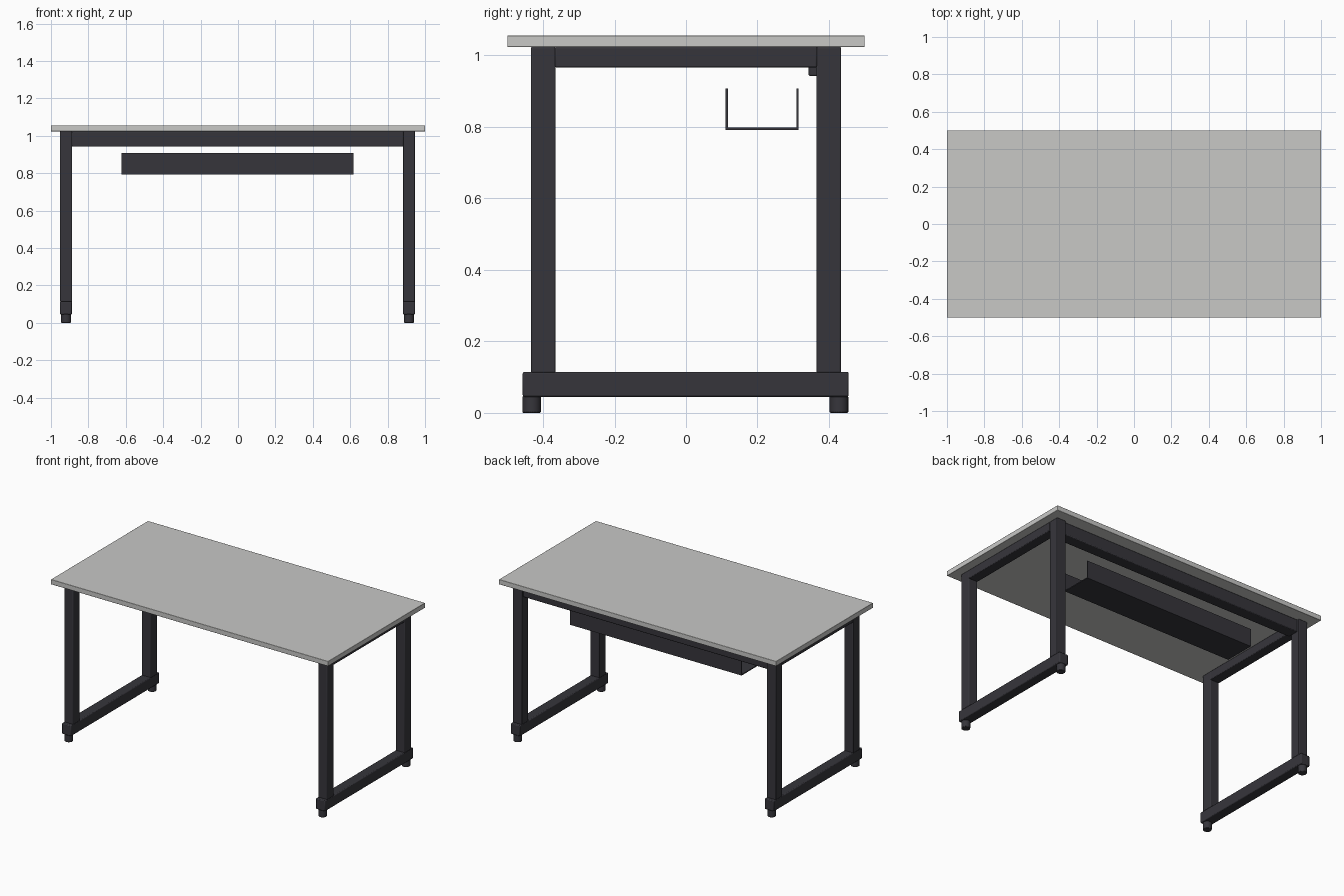
import bpy
import bmesh

if "Cube" in bpy.data.objects:
    bpy.data.objects.remove(bpy.data.objects["Cube"])


def material(name, rgb):
    m = bpy.data.materials.new(name)
    m.diffuse_color = (*rgb, 1.0)
    m.use_nodes = True
    m.node_tree.nodes["Principled BSDF"].inputs["Base Color"].default_value = m.diffuse_color
    return m


GREY = material("light grey laminate", (0.58, 0.58, 0.565))
DARK = material("charcoal steel", (0.037, 0.036, 0.044))


def finish(name, bm, mat, bevel=0.0, segments=2):
    mesh = bpy.data.meshes.new(name)
    bm.to_mesh(mesh)
    bm.free()
    mesh.materials.append(mat)
    ob = bpy.data.objects.new(name, mesh)
    bpy.context.collection.objects.link(ob)
    if bevel:
        b = ob.modifiers.new("rounded edges", 'BEVEL')
        b.width, b.segments = bevel, segments
        b.limit_method = 'ANGLE'
    bpy.context.view_layer.objects.active = ob
    ob.select_set(True)
    bpy.ops.object.shade_smooth_by_angle()
    ob.select_set(False)
    return ob


def box(name, lo, hi, mat, bevel=0.0):
    bm = bmesh.new()
    bmesh.ops.create_cube(bm, size=1)
    for v in bm.verts:
        v.co = [(a + b) / 2 + c * (b - a) for a, b, c in zip(lo, hi, v.co)]
    return finish(name, bm, mat, bevel)


def foot(name, x, y, radius=0.026, height=0.047):
    bm = bmesh.new()
    bmesh.ops.create_cone(bm, cap_ends=True, segments=24, radius1=radius,
                          radius2=radius, depth=height)
    bmesh.ops.translate(bm, verts=bm.verts, vec=(x, y, height / 2))
    return finish(name, bm, DARK, 0.003)


# Worktop
TOP = 1.024
box("tabletop", (-1, -0.5, TOP), (1, 0.5, 1.056), GREY, 0.002)

# Two side frames: legs, upper rail, lower runner and levelling feet
for side, cx in (("left", -0.919), ("right", 0.914)):
    x0, x1 = cx - 0.0325, cx + 0.0325
    for end, sy in (("front", -1), ("back", 1)):
        ya, yb = sorted((sy * 0.365, sy * 0.434))
        box(f"{side}_{end}_leg", (x0, ya, 0.112), (x1, yb, TOP), DARK, 0.004)
        foot(f"{side}_{end}_foot", cx, sy * 0.43 - 0.002)
    box(f"{side}_upper_rail", (x0, -0.367, 0.967), (x1, 0.367, TOP), DARK, 0.004)
    box(f"{side}_lower_runner", (x0, -0.457, 0.045), (x1, 0.455, 0.115), DARK, 0.005)

# Long rail joining the frames at the back
box("back_rail", (-0.889, 0.343, 0.942), (0.884, 0.42, TOP), DARK, 0.005)

# Open-ended cable tray folded from thin sheet
X0, X1, T = -0.622, 0.617, 0.006
profile = [(0.111, 0.908), (0.111, 0.792), (0.315, 0.792), (0.315, 0.908),
           (0.315 - T, 0.908), (0.315 - T, 0.792 + T),
           (0.111 + T, 0.792 + T), (0.111 + T, 0.908)]
bm = bmesh.new()
face = bm.faces.new([bm.verts.new((X0, y, z)) for y, z in profile])
ext = bmesh.ops.extrude_face_region(bm, geom=[face])
bmesh.ops.translate(bm, vec=(X1 - X0, 0, 0),
                    verts=[g for g in ext["geom"] if isinstance(g, bmesh.types.BMVert)])
bmesh.ops.recalc_face_normals(bm, faces=bm.faces)
finish("cable_tray", bm, DARK)
